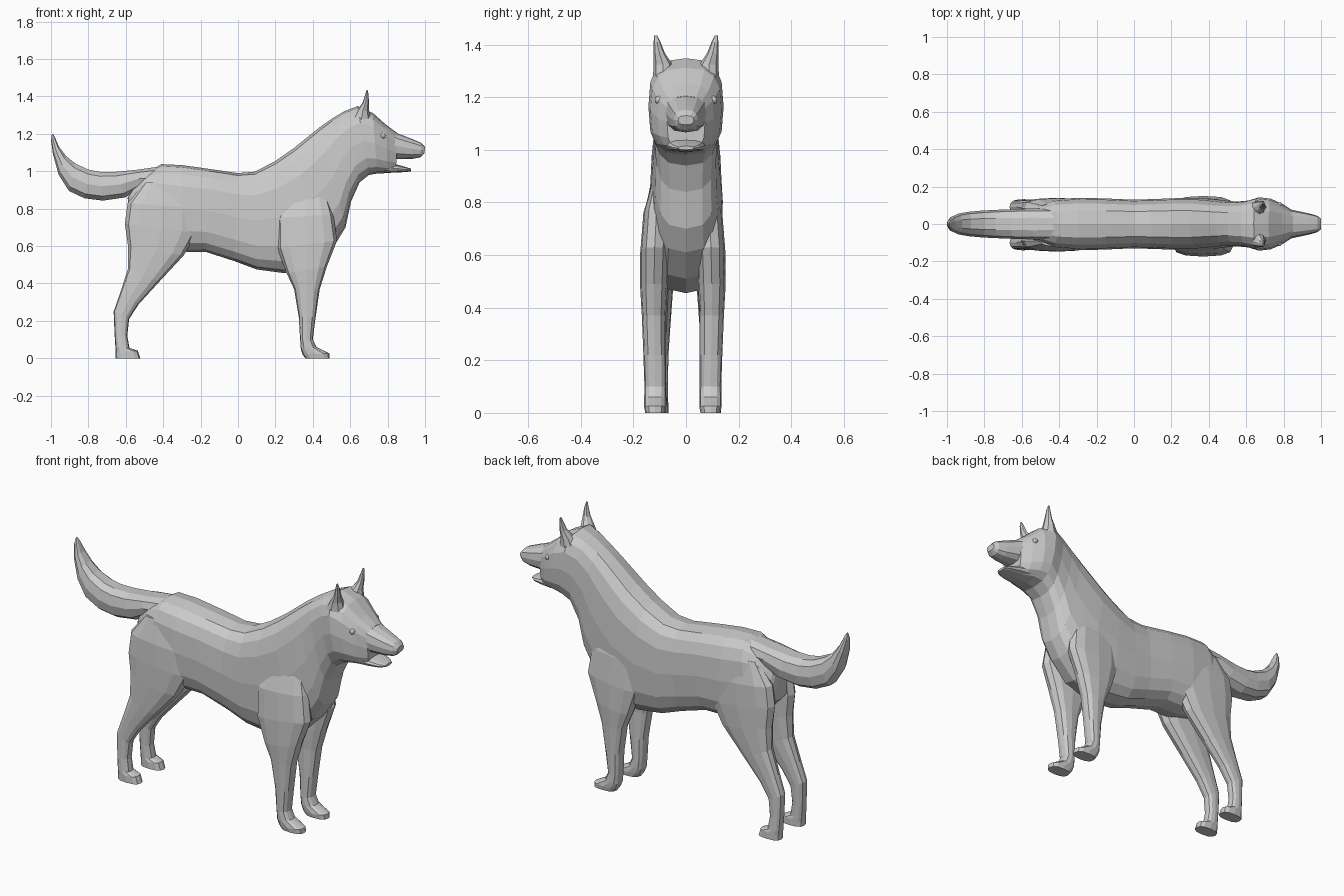
import bpy, bmesh
from math import cos, sin, pi, copysign


def loft(name, sections, n=12, power=2.6, side=0, shift=0.0):
    """Skin of rounded rings; section = (x1, z1, x2, z2, half width[, y centre])."""
    bm = bmesh.new()
    rings = []
    for s in sections:
        xa, za, xb, zb, w = s[:5]
        yc = (s[5] * side if len(s) > 5 else 0) + shift
        ring = []
        for i in range(n):
            a = 2 * pi * (i + 0.5 * (n % 4 == 2)) / n
            c = copysign(abs(cos(a)) ** (2 / power), cos(a))
            q = copysign(abs(sin(a)) ** (2 / power), sin(a))
            ring.append(bm.verts.new(((xa + xb) / 2 + c * (xa - xb) / 2, yc + q * w,
                                      (za + zb) / 2 + c * (za - zb) / 2)))
        rings.append(ring)
    for r0, r1 in zip(rings, rings[1:]):
        for i in range(n):
            j = (i + 1) % n
            bm.faces.new((r0[i], r0[j], r1[j], r1[i]))
    bm.faces.new(rings[0])
    bm.faces.new(rings[-1])
    bmesh.ops.recalc_face_normals(bm, faces=bm.faces)
    me = bpy.data.meshes.new(name)
    bm.to_mesh(me)
    bm.free()
    ob = bpy.data.objects.new(name, me)
    bpy.context.collection.objects.link(ob)
    return ob


def merge(base, part):
    """Weld a part into the base skin."""
    mod = base.modifiers.new("union", "BOOLEAN")
    mod.operation = "UNION"
    mod.solver = "EXACT"
    mod.object = part
    bpy.context.view_layer.objects.active = base
    bpy.ops.object.modifier_apply(modifier=mod.name)
    bpy.data.objects.remove(part)


# Torso, neck and skull: top point, bottom point, half width
body = loft("dog_body", [
    (-0.52, 0.96, -0.59, 0.86, 0.06),
    (-0.49, 0.99, -0.58, 0.72, 0.10),
    (-0.41, 1.038, -0.48, 0.61, 0.13),
    (-0.30, 1.033, -0.30, 0.57, 0.14),
    (-0.15, 1.012, -0.17, 0.568, 0.137),
    (0.00, 0.99, -0.02, 0.52, 0.13),
    (0.09, 0.998, 0.10, 0.475, 0.133),
    (0.20, 1.055, 0.25, 0.455, 0.138),
    (0.30, 1.125, 0.42, 0.51, 0.138),
    (0.38, 1.19, 0.52, 0.61, 0.13),
    (0.44, 1.238, 0.575, 0.70, 0.123),
    (0.50, 1.28, 0.605, 0.84, 0.12),
    (0.57, 1.322, 0.65, 0.94, 0.125),
    (0.64, 1.348, 0.70, 0.98, 0.143),
    (0.72, 1.312, 0.745, 0.988, 0.135),
    (0.79, 1.25, 0.80, 0.99, 0.107),
    (0.85, 1.205, 0.845, 0.995, 0.072)], n=16, power=2.9)

# Upper muzzle with nose
parts = [loft("muzzle", [
    (0.77, 1.25, 0.77, 1.07, 0.09),
    (0.85, 1.204, 0.85, 1.066, 0.075),
    (0.93, 1.173, 0.93, 1.066, 0.058),
    (0.98, 1.152, 0.975, 1.074, 0.045),
    (1.00, 1.13, 0.997, 1.095, 0.03)])]

# Lower jaw
parts.append(loft("lower_jaw", [
    (0.78, 1.05, 0.78, 0.991, 0.08),
    (0.85, 1.036, 0.85, 0.993, 0.068),
    (0.90, 1.022, 0.90, 0.996, 0.052),
    (0.925, 1.014, 0.925, 1.0, 0.03)]))

# Tail
parts.append(loft("tail", [
    (-0.40, 1.03, -0.42, 0.91, 0.08),
    (-0.54, 1.01, -0.52, 0.91, 0.083),
    (-0.66, 0.999, -0.60, 0.858, 0.08),
    (-0.74, 1.0, -0.72, 0.84, 0.076),
    (-0.80, 1.012, -0.82, 0.852, 0.072),
    (-0.87, 1.045, -0.905, 0.892, 0.065),
    (-0.92, 1.085, -0.96, 0.98, 0.055),
    (-0.955, 1.13, -0.99, 1.09, 0.04),
    (-0.98, 1.185, -1.0, 1.165, 0.018),
    (-0.988, 1.20, -0.995, 1.20, 0.005)], n=10))

hind = [
    (-0.33, 0.95, -0.50, 0.94, 0.03, 0.085),
    (-0.22, 0.80, -0.59, 0.83, 0.055, 0.087),
    (-0.22, 0.67, -0.605, 0.72, 0.056, 0.088),
    (-0.29, 0.55, -0.588, 0.60, 0.052, 0.09),
    (-0.42, 0.41, -0.588, 0.48, 0.045, 0.092),
    (-0.53, 0.29, -0.63, 0.35, 0.038, 0.094),
    (-0.582, 0.21, -0.665, 0.25, 0.034, 0.096),
    (-0.592, 0.12, -0.66, 0.13, 0.033, 0.098),
    (-0.58, 0.055, -0.655, 0.05, 0.035, 0.10),
    (-0.535, 0.04, -0.655, 0.03, 0.037, 0.10),
    (-0.522, 0.0, -0.655, 0.0, 0.037, 0.10)]
front = [
    (0.46, 0.93, 0.30, 0.90, 0.02, 0.085),
    (0.51, 0.77, 0.21, 0.75, 0.05, 0.10),
    (0.53, 0.63, 0.21, 0.59, 0.055, 0.107),
    (0.475, 0.49, 0.26, 0.455, 0.052, 0.11),
    (0.437, 0.37, 0.30, 0.37, 0.046, 0.11),
    (0.415, 0.22, 0.325, 0.22, 0.043, 0.107),
    (0.40, 0.10, 0.332, 0.10, 0.041, 0.105),
    (0.42, 0.06, 0.336, 0.05, 0.042, 0.105),
    (0.488, 0.026, 0.345, 0.02, 0.042, 0.105),
    (0.49, 0.0, 0.36, 0.0, 0.038, 0.105)]
ear = [
    (0.715, 1.27, 0.60, 1.27, 0.04, 0.085),
    (0.70, 1.325, 0.635, 1.325, 0.036, 0.088),
    (0.70, 1.37, 0.665, 1.365, 0.022, 0.102),
    (0.698, 1.41, 0.68, 1.41, 0.013, 0.11),
    (0.693, 1.435, 0.687, 1.435, 0.006, 0.115)]

# Paired legs and ears
for side in (-1, 1):
    parts.append(loft("hind_leg", hind, side=side, shift=-0.004))
    parts.append(loft("front_leg", front, side=side, shift=-0.012))
    parts.append(loft("ear", ear, n=8, power=2, side=side))

for p in parts:
    merge(body, p)

# Eyes
for side, label in ((-1, "right_eye"), (1, "left_eye")):
    bpy.ops.mesh.primitive_uv_sphere_add(segments=10, ring_count=6, radius=0.016,
                                         location=(0.775, side * 0.103, 1.19))
    bpy.context.object.name = label
